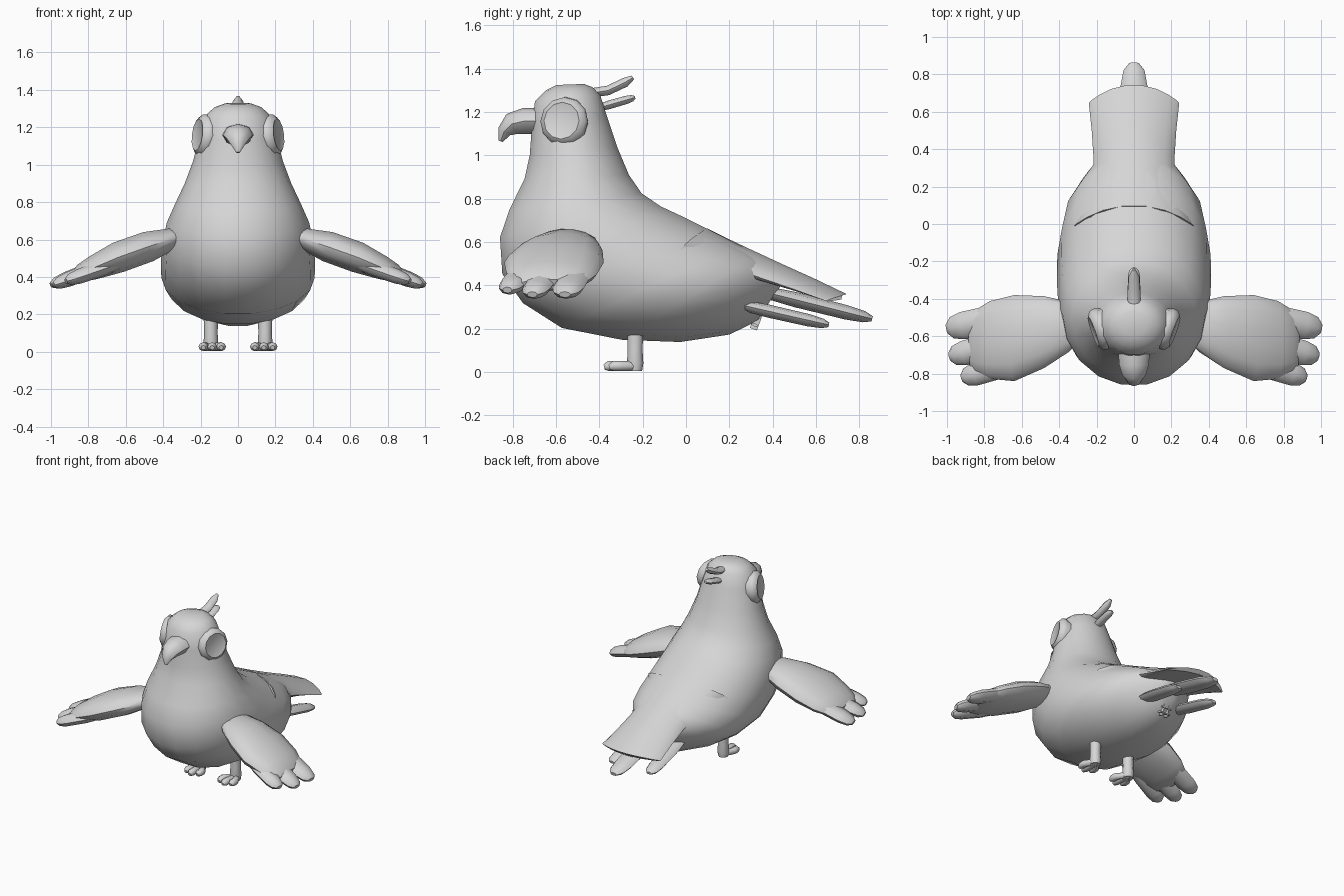
import bpy, bmesh, math
from mathutils import Vector as V

cube = bpy.data.objects.get("Cube")
if cube:
    bpy.data.objects.remove(cube)

grey = bpy.data.materials.new("plain grey")
grey.use_nodes = True
grey.diffuse_color = (0.67, 0.67, 0.67, 1)
grey.node_tree.nodes["Principled BSDF"].inputs["Base Color"].default_value = (0.67, 0.67, 0.67, 1)


def loft(name, rings, n=12, mirror=False, bend=(0, 0, 0), angle=45):
    """Skin elliptical rings given as (centre, half axis a, half axis b)."""
    bm = bmesh.new()
    rows = []
    for c, a, b in rings:
        row = []
        for k in range(n):
            t = math.tau * k / n
            row.append(bm.verts.new(c + a * math.cos(t) + b * math.sin(t)
                                    + V(bend) * math.cos(t) ** 2))
        rows.append(row)
    for r, s in zip(rows, rows[1:]):
        for k in range(n):
            j = (k + 1) % n
            bm.faces.new((r[k], r[j], s[j], s[k]))
    bm.faces.new(rows[0])
    bm.faces.new(rows[-1])
    bmesh.ops.recalc_face_normals(bm, faces=bm.faces)
    mesh = bpy.data.meshes.new(name)
    bm.to_mesh(mesh)
    bm.free()
    mesh.materials.append(grey)
    ob = bpy.data.objects.new(name, mesh)
    bpy.context.collection.objects.link(ob)
    if mirror:
        ob.modifiers.new("Mirror", "MIRROR").use_mirror_merge = False
    bpy.ops.object.select_all(action="DESELECT")
    ob.select_set(True)
    bpy.context.view_layer.objects.active = ob
    bpy.ops.object.shade_smooth_by_angle(angle=math.radians(angle))


def profile_loft(name, profile, **kw):
    """Loft rings given as lower point (y, z), upper point (y, z), half width."""
    loft(name, [(V((0, (a + c) / 2, (b + d) / 2)), V((w, 0, 0)),
                 V((0, (c - a) / 2, (d - b) / 2))) for a, b, c, d, w in profile], **kw)


def tube(name, pts, side, n=8, **kw):
    """Loft along points (x, y, z, half width, half thickness)."""
    side = V(side).normalized()
    cs = [V(p[:3]) for p in pts]
    rings = []
    for i, p in enumerate(pts):
        d = cs[min(i + 1, len(cs) - 1)] - cs[max(i - 1, 0)]
        rings.append((cs[i], side * p[3], d.cross(side).normalized() * p[4]))
    loft(name, rings, n, **kw)


def feather(name, start, end, hw, ht, side, **kw):
    """Blade that widens from its root and closes in a blunt tip."""
    a, b = V(start), V(end)
    shape = [(0, .75), (.35, 1), (.78, .95), (.93, .75), (1, .35)]
    tube(name, [(*a.lerp(b, t), hw * s, ht * s) for t, s in shape], side, **kw)


# Body, from the crown down the breast and back to the rump
profile_loft("body", [
    (-.60, 1.325, -.47, 1.33, .07), (-.65, 1.30, -.43, 1.315, .125),
    (-.70, 1.25, -.395, 1.28, .172), (-.715, 1.13, -.365, 1.19, .205),
    (-.725, 1.0, -.315, 1.04, .24), (-.75, .89, -.26, .91, .285),
    (-.82, .75, -.20, .825, .338), (-.865, .62, -.11, .765, .38),
    (-.855, .45, 0, .715, .405), (-.76, .315, .13, .65, .412),
    (-.58, .20, .25, .59, .41), (-.30, .145, .33, .545, .375),
    (-.03, .135, .39, .51, .285), (.20, .17, .42, .49, .17),
    (.33, .235, .45, .46, .09), (.37, .30, .46, .43, .04)], n=18)

# Tail fan: thin arched plate with swept corners
profile_loft("tail_fan", [
    (.02, .50, .10, .665, .33), (.13, .48, .19, .62, .272),
    (.26, .445, .31, .563, .226), (.41, .41, .45, .498, .216),
    (.57, .372, .60, .43, .226), (.72, .335, .745, .36, .242)],
    n=18, bend=(0, -.085, -.02))

# Beak
tube("beak", [(0, -.66, 1.16, .085, .06), (0, -.75, 1.158, .08, .06),
              (0, -.805, 1.145, .064, .052), (0, -.84, 1.11, .04, .032),
              (0, -.856, 1.065, .01, .01)], (1, 0, 0))

# Eyes: soft rim with a shallow flat pupil
normal = V((.94, -.33, .12)).normalized()
across = normal.cross(V((0, 0, 1))).normalized()
upward = across.cross(normal)
centre = V((.19, -.565, 1.157))
loft("eye", [(centre + normal * h, across * r, upward * r)
             for h, r in ((-.06, .10), (-.012, .115), (.012, .11), (.03, .086), (.027, .08))],
     mirror=True, angle=60)

# Crest feathers
tube("crest_upper", [(0, -.46, 1.285, .034, .022), (0, -.36, 1.30, .034, .022),
                     (0, -.28, 1.338, .028, .022), (0, -.245, 1.36, .01, .01)], (1, 0, 0))
feather("crest_lower", (0, -.42, 1.215), (0, -.235, 1.268), .034, .02, (1, 0, 0))

# Tail feathers below the fan: a long middle one and a short pair
feather("tail_feather_long", (0, .32, .38), (0, .86, .245), .075, .035, (1, 0, 0))
feather("tail_feather_short", (.13, .23, .315), (.155, .66, .217), .06, .03, (1, 0, 0),
        mirror=True)

# Small crossed bars under the tail
slope = V((0, .35, .94)).normalized()
for s in (-1, 1):
    c = V((0, .325, .235))
    for name, mid, d in (("bar_long", c + V((.02 * s, 0, 0)), slope),
                         ("bar_cross", c + slope * .02 * s, V((1, 0, 0)))):
        side = V((1, 0, 0)) if name == "bar_long" else slope
        tube("vent_" + name, [(*(mid + d * .04 * e), .007, .02) for e in (-1, 1)], side, n=6)

# Wings: flattened blade with three feather tips
tube("wing", [(.305, -.55, .615, .09, .035), (.35, -.55, .605, .135, .058),
              (.48, -.578, .562, .192, .084), (.64, -.61, .505, .23, .085),
              (.77, -.62, .45, .208, .066), (.84, -.63, .42, .175, .05),
              (.875, -.635, .405, .13, .025)], (0, 1, 0), n=14, mirror=True)
for name, a, b, w in (("rear", (.62, -.485, .50), (1.0, -.56, .357), .078),
                      ("middle", (.64, -.62, .49), (.985, -.71, .357), .07),
                      ("front", (.60, -.725, .49), (.92, -.825, .378), .065)):
    d = V(b) - V(a)
    feather("wing_feather_" + name, a, b, w, .042, (-d.y, d.x, 0), mirror=True)

# Legs and toes
tube("leg", [(.145, -.235, .22, .04, .04), (.145, -.235, .10, .036, .036),
             (.145, -.235, .04, .04, .04), (.145, -.235, .005, .034, .034)],
     (1, 0, 0), n=10, mirror=True)
for name, x, y in (("inner", .09, -.355), ("middle", .138, -.378), ("outer", .185, -.355)):
    tube("toe_" + name, [(.143, -.22, .025, .025, .022), (x, y + .06, .027, .026, .024),
                         (x, y + .02, .027, .026, .024), (x, y, .022, .012, .012)],
         (1, 0, 0), mirror=True)
